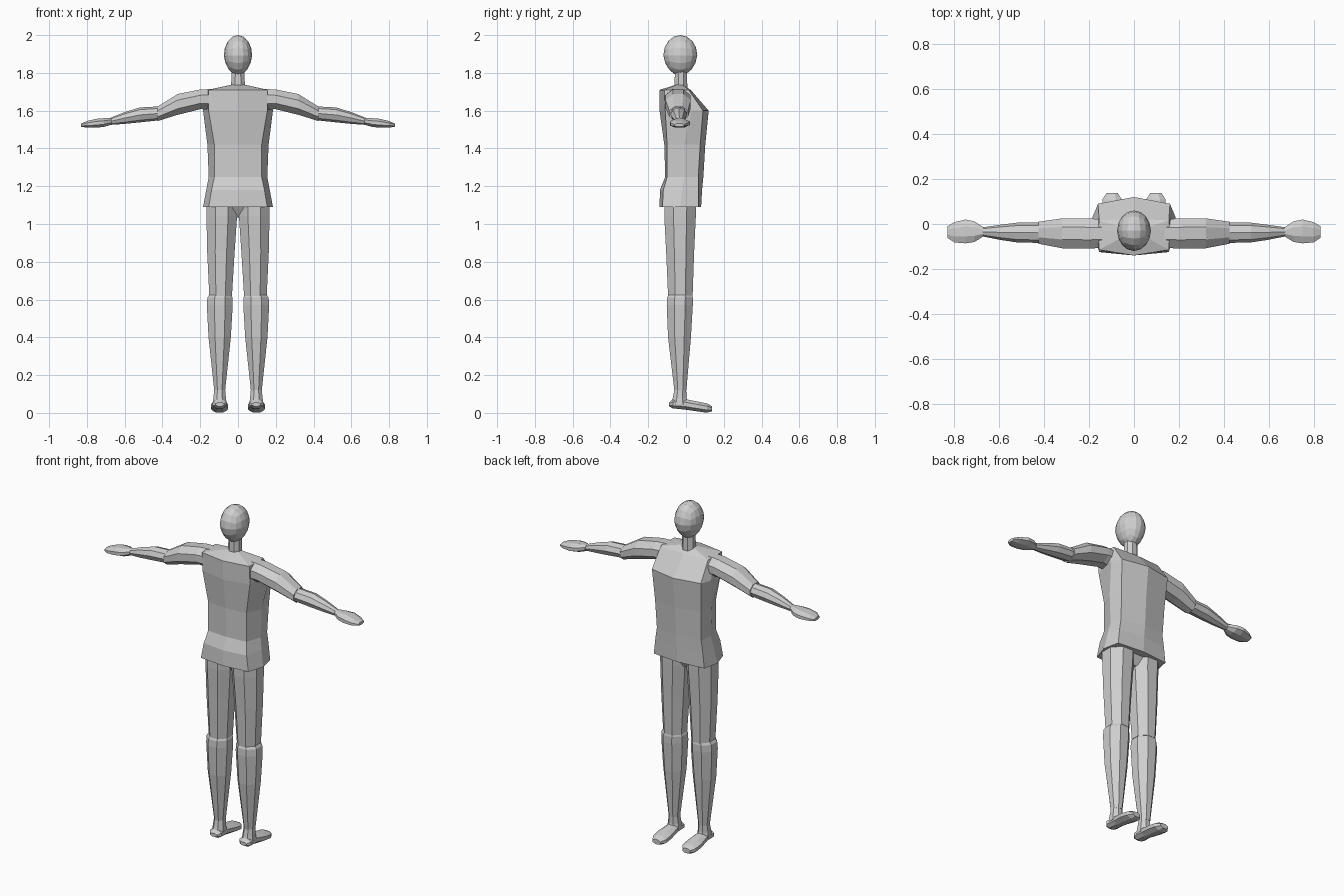
import bpy, bmesh, math
from mathutils import Vector

grey = bpy.data.materials.new("light_grey")
grey.diffuse_color = (0.62, 0.62, 0.62, 1)


def finish(bm, name, mirror=False):
    bmesh.ops.recalc_face_normals(bm, faces=bm.faces)
    me = bpy.data.meshes.new(name)
    bm.to_mesh(me)
    bm.free()
    me.materials.append(grey)
    ob = bpy.data.objects.new(name, me)
    bpy.context.collection.objects.link(ob)
    if mirror:
        mod = ob.modifiers.new("other_side", 'MIRROR')
        mod.use_clip = False
        mod.use_mirror_merge = False
    return ob


def loft(name, rings, mirror=False, tips=(None, None)):
    """Skin a list of point rings; each end is a flat cap or a fan to a tip."""
    bm = bmesh.new()
    vs = [[bm.verts.new(p) for p in r] for r in rings]
    n = len(vs[0])
    for a, b in zip(vs, vs[1:]):
        for i in range(n):
            j = (i + 1) % n
            bm.faces.new((a[i], a[j], b[j], b[i]))
    for ring, tip in ((vs[0], tips[0]), (vs[-1], tips[1])):
        if tip is None:
            bm.faces.new(ring)
        else:
            t = bm.verts.new(tip)
            for i in range(n):
                bm.faces.new((ring[i], ring[(i + 1) % n], t))
    return finish(bm, name, mirror)


def limb(name, axis, sections, sides=8, turn=0.5, mirror=True):
    """Sections are (position, u_min, u_max, v_min, v_max) along one axis."""
    rings = []
    for pos, u0, u1, v0, v1 in sections:
        ring = []
        for i in range(sides):
            a = 2 * math.pi * (i + turn) / sides
            k = 1 / math.cos(math.pi / sides) if turn else 1
            u = (u0 + u1) / 2 + (u1 - u0) / 2 * k * math.cos(a)
            v = (v0 + v1) / 2 + (v1 - v0) / 2 * k * math.sin(a)
            ring.append({'z': (u, v, pos), 'x': (pos, u, v), 'y': (u, pos, v)}[axis])
        rings.append(ring)
    return loft(name, rings, mirror)


# Head: rounded box grid, narrowed towards the jaw
bm = bmesh.new()
bmesh.ops.create_cube(bm, size=2)
bmesh.ops.subdivide_edges(bm, edges=bm.edges[:], cuts=3, use_grid_fill=True)
for v in bm.verts:
    d = Vector([math.tan(c * math.pi / 4) for c in v.co]).normalized()
    jaw = 1 - 0.1 * max(0, -d.z)
    v.co = (d.x * 0.075 * jaw, -0.03 + d.y * 0.09 * jaw, 1.893 + d.z * 0.107)
finish(bm, "head")

# Neck
limb("neck", 'z', [(1.70, -.037, .037, -.062, .008), (1.83, -.034, .034, -.058, .004)], mirror=False)

# Torso: z, back middle y, back corner, side, front corner, front middle y
torso = [
    (1.09, -.140, .155, -.125, .185, -.03, .165, .065, .080),
    (1.18, -.138, .140, -.120, .168, -.02, .155, .065, .085),
    (1.25, -.110, .125, -.100, .155, -.01, .145, .065, .092),
    (1.42, -.115, .125, -.100, .162, -.01, .150, .075, .102),
    (1.60, -.140, .155, -.110, .185, .03, .160, .090, .120),
    (1.71, -.140, .155, -.115, .160, -.03, .155, .015, .025),
]
rings = []
for z, bc, bx, by, sx, sy, fx, fy, fc in torso:
    rings.append([(0, bc, z), (bx, by, z), (sx, sy, z), (fx, fy, z),
                  (0, fc, z), (-fx, fy, z), (-sx, sy, z), (-bx, by, z)])
loft("torso", rings, tips=((0, -.03, 1.09), (0, -.03, 1.745)))

# Crotch wedge under the torso
limb("crotch", 'z', [(1.035, -.008, .008, -.06, .01), (1.10, -.06, .06, -.10, .04)],
     sides=4, mirror=False)

# Legs
limb("thighs", 'z', [
    (1.12, .005, .168, -.115, .055), (1.04, .005, .167, -.115, .052),
    (0.85, .018, .163, -.105, .043), (0.62, .032, .152, -.095, .035)])
limb("calves", 'z', [
    (0.625, .036, .152, -.092, .032), (0.61, .029, .162, -.100, .036),
    (0.57, .028, .165, -.102, .036), (0.40, .038, .156, -.095, .026),
    (0.12, .068, .126, -.062, .002)])
limb("ankles", 'z', [
    (0.125, .068, .126, -.061, .001), (0.08, .064, .130, -.070, .002),
    (0.045, .060, .135, -.080, .010)])
limb("feet", 'y', [
    (-.090, .075, .118, .035, .055), (-.070, .060, .135, .024, .072),
    (-.010, .062, .132, .018, .074), (.060, .053, .143, .008, .060),
    (.110, .055, .140, .001, .050), (.137, .072, .122, .008, .036)])

# Arms, reaching sideways and slightly down
limb("upper_arms", 'x', [
    (.135, -.105, .020, 1.605, 1.715), (.20, -.110, .025, 1.608, 1.712),
    (.32, -.108, .025, 1.578, 1.688), (.425, -.088, .010, 1.545, 1.622)])
limb("forearms", 'x', [
    (.425, -.084, .006, 1.548, 1.622), (.52, -.082, .006, 1.538, 1.617),
    (.60, -.070, -.004, 1.530, 1.592), (.675, -.055, -.015, 1.525, 1.562)], turn=0)
limb("hands", 'x', [
    (.67, -.055, -.015, 1.526, 1.562), (.71, -.080, .012, 1.514, 1.560),
    (.75, -.086, .020, 1.510, 1.557), (.80, -.082, .008, 1.510, 1.545),
    (.83, -.062, -.010, 1.515, 1.532)])
